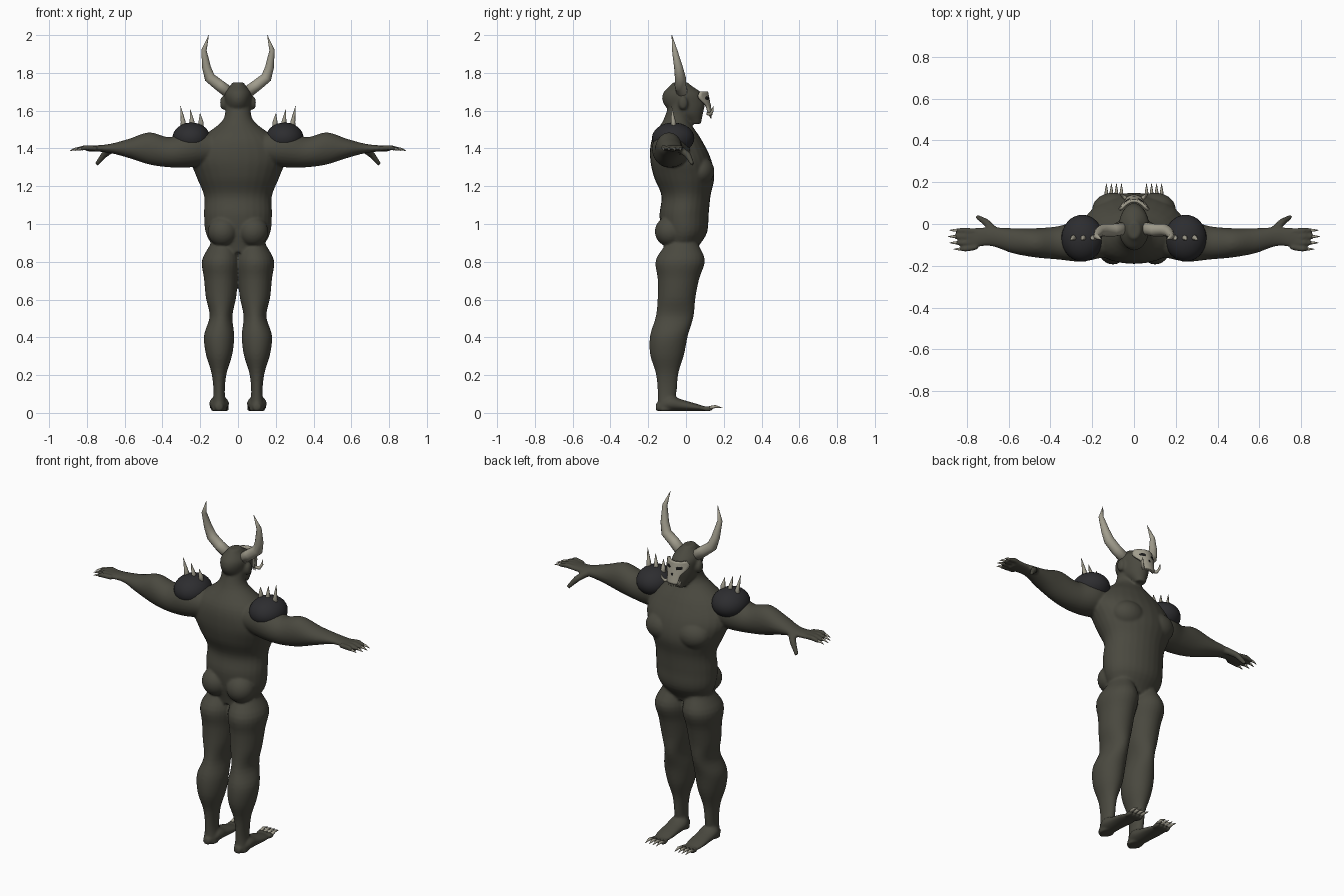
import bpy, bmesh, math
from mathutils import Vector, Matrix

cube = bpy.data.objects.get("Cube")
if cube:
    bpy.data.objects.remove(cube)


def material(name, rgb):
    m = bpy.data.materials.new(name)
    m.use_nodes = True
    m.diffuse_color = (*rgb, 1)
    bsdf = m.node_tree.nodes["Principled BSDF"]
    bsdf.inputs["Base Color"].default_value = (*rgb, 1)
    bsdf.inputs["Roughness"].default_value = .7
    return m


SKIN = material("dark olive skin", (.068, .066, .05))
PAD = material("charcoal leather", (.026, .026, .029))
BONE = material("bone", (.36, .34, .27))
BLACK = material("socket black", (.01, .01, .01))


def make(name, bm, mat):
    bmesh.ops.recalc_face_normals(bm, faces=bm.faces)
    mesh = bpy.data.meshes.new(name)
    bm.to_mesh(mesh)
    bm.free()
    mesh.materials.append(mat)
    mesh.shade_smooth()
    ob = bpy.data.objects.new(name, mesh)
    bpy.context.collection.objects.link(ob)
    return ob


def skin_rings(bm, rings):
    """Bridge point rings into a closed capped tube."""
    loops = [[bm.verts.new(p) for p in ring] for ring in rings]
    for a, b in zip(loops, loops[1:]):
        for i in range(len(a)):
            j = (i + 1) % len(a)
            bm.faces.new((a[i], a[j], b[j], b[i]))
    bm.faces.new(loops[0])
    bm.faces.new(loops[-1])


def sample(values, t):
    """Smooth value at t from 0 to 1 along evenly spaced values."""
    if not isinstance(values, list):
        return values
    last = len(values) - 1
    i = min(int(t * last), last - 1)
    f = t * last - i
    a, b, c, d = (values[max(0, min(last, i + k))] for k in range(-1, 3))
    return b + f / 2 * (c - a + f * (2 * a - 5 * b + 4 * c - d + f * (3 * (b - c) + d - a)))


def loft(bm, axis, start, end, centre_u, centre_v, radius_u, radius_v, side=1, steps=36, sides=28):
    """Oval sections along an axis; each measure is a constant or an even profile."""
    rings = []
    for step in range(steps + 1):
        t = step / steps
        along = start + (end - start) * t
        cu, cv, ru, rv = (sample(m, t) for m in (centre_u, centre_v, radius_u, radius_v))
        ring = []
        for i in range(sides):
            angle = math.tau * i / sides
            u, v = cu + ru * math.cos(angle), cv + rv * math.sin(angle)
            x, y, z = {"x": (along, u, v), "y": (u, along, v), "z": (u, v, along)}[axis]
            ring.append((x * side, y, z))
        rings.append(ring)
    skin_rings(bm, rings)


def tube(bm, points, radii, side=1, sides=10):
    """Round tube along a path, mirrored by side."""
    path = [Vector((x * side, y, z)) for x, y, z in points]
    rings = []
    for i, p in enumerate(path):
        ahead = (path[min(i + 1, len(path) - 1)] - path[max(i - 1, 0)]).normalized()
        ref = Vector((0, 1, 0)) if abs(ahead.y) < .7 else Vector((0, 0, 1))
        u = ahead.cross(ref).normalized()
        w = ahead.cross(u)
        angles = [math.tau * k / sides for k in range(sides)]
        rings.append([p + radii[i] * (u * math.cos(a) + w * math.sin(a)) for a in angles])
    skin_rings(bm, rings)


def ball(bm, centre, radius, turn=0):
    matrix = Matrix.Translation(centre) @ Matrix.Rotation(turn, 4, "Z") @ Matrix.Diagonal((*radius, 1))
    bmesh.ops.create_uvsphere(bm, u_segments=32, v_segments=16, radius=1, matrix=matrix)


FINGERS = [(-.03 - .03 * k, .86 - .007 * (k - 1) ** 2) for k in range(4)]
TOES = [.06 + .024 * k for k in range(4)]

# Torso with neck, then head
body = bmesh.new()
loft(body, "z", .85, 1.65, centre_u=0, centre_v=[-.03, -.01, -.01, 0, -.01, -.03, -.05, -.05, -.03],
     radius_u=[.12, .17, .18, .18, .22, .25, .2, .08, .07],
     radius_v=[.08, .12, .13, .13, .16, .16, .13, .07, .06])
loft(body, "z", 1.53, 1.75, centre_u=0, centre_v=[.05, .01, -.01, -.02, -.03],
     radius_u=[.03, .06, .07, .07, .03], radius_v=[.03, .08, .11, .1, .04])

for s in (1, -1):
    # Leg
    loft(body, "z", .01, .91, side=s, centre_u=[.1, .1, .1, .1, .1, .09, .09, .09, .09, .08],
         centre_v=[-.11, -.1, -.1, -.1, -.09, -.06, -.05, -.04, -.03, -.02],
         radius_u=[.04, .03, .04, .07, .08, .06, .08, .09, .1, .06],
         radius_v=[.04, .05, .06, .09, .1, .1, .1, .11, .13, .08])
    # Foot
    loft(body, "y", -.16, .12, side=s, centre_u=.1, centre_v=[.03, .05, .04, .03, .02],
         radius_u=[.02, .05, .05, .05, .04], radius_v=[.02, .04, .03, .02, .01])
    for x in TOES:
        ball(body, (x * s, .115, .022), (.012, .03, .014))
    # Buttock, chest muscle and ear
    ball(body, (.08 * s, -.085, .96), (.08, .08, .08))
    ball(body, (.1 * s, .07, 1.28), (.1, .08, .08))
    ball(body, (.08 * s, -.015, 1.64), (.015, .025, .036))
    # Arm and palm
    loft(body, "x", .14, .8, side=s, centre_u=[-.08, -.08, -.09, -.09, -.08, -.06, -.07],
         centre_v=[1.4, 1.4, 1.38, 1.4, 1.4, 1.4, 1.4],
         radius_u=[.08, .1, .08, .07, .06, .045, .05],
         radius_v=[.08, .1, .08, .085, .05, .022, .015])
    # Fingers and thumb
    for y, tip in FINGERS:
        tube(body, [(.75, y * .8 - .014, 1.4), (.81, y, 1.405), (tip, y, 1.395)], [.014, .014, .01], s)
    tube(body, [(.67, -.03, 1.395), (.71, .01, 1.365), (.75, .035, 1.315)], [.02, .018, .011], s)

flesh = make("body", body, SKIN)
remesh = flesh.modifiers.new("fuse", "REMESH")
remesh.mode = "VOXEL"
remesh.voxel_size = .007
remesh.use_smooth_shade = True
soften = flesh.modifiers.new("soften", "SMOOTH")
soften.factor = .5
soften.iterations = 5

# Curved skull mask, narrowing from the brow to the jaw
mask = bmesh.new()
grid = []
for row in range(13):
    t = row / 12
    half = sample([.06, .07, .06, .04, .035, .03], t)
    xs = [half * (k / 6 - 1) for k in range(13)]
    grid.append([mask.verts.new((x, .11 + .024 * t - 10 * x * x, 1.7 - .125 * t)) for x in xs])
for a, b in zip(grid, grid[1:]):
    for i in range(len(a) - 1):
        mask.faces.new((a[i], a[i + 1], b[i + 1], b[i]))
solid = make("skull_mask", mask, BONE).modifiers.new("thickness", "SOLIDIFY")
solid.thickness = .014
solid.offset = 0

# Dark nose and eye sockets, small teeth and side tusks
sockets = bmesh.new()
ball(sockets, (0, .128, 1.625), (.009, .0045, .012))
teeth = bmesh.new()
for k in range(-2, 3):
    x = k * .011
    y = .13 - 10 * x * x
    tube(teeth, [(x, y, 1.58), (x, y + .004, 1.558)], [.005, .001], sides=6)
for s in (1, -1):
    ball(sockets, (.034 * s, .111, 1.664), (.019, .0045, .011), -.6 * s)
    tube(teeth, [(.03, .115, 1.585), (.05, .13, 1.58), (.06, .14, 1.6), (.06, .146, 1.625)],
         [.01, .009, .007, .001], s)
make("mask_sockets", sockets, BLACK)
make("mask_teeth", teeth, BONE)

for s, side in ((1, "left"), (-1, "right")):
    # Horn
    horn = bmesh.new()
    tube(horn, [(.04, -.02, 1.69), (.1, -.03, 1.735), (.15, -.03, 1.775), (.167, -.04, 1.83),
                (.18, -.06, 1.92), (.155, -.075, 2)], [.032, .03, .029, .023, .014, .001], s, sides=12)
    make(side + "_horn", horn, BONE)
    # Shoulder pad with three spikes shrinking toward the neck
    pad = bmesh.new()
    ball(pad, (.247 * s, -.068, 1.455), (.1, .112, .082))
    make(side + "_shoulder_pad", pad, PAD)
    spikes = bmesh.new()
    for k in range(3):
        x = .29 - .047 * k
        tube(spikes, [(x, -.065, 1.5), (x, -.067, 1.54), (x + .015 - .005 * k, -.077, 1.626 - .02 * k)],
             [.016, .013, .001], s, sides=8)
    make(side + "_pad_spikes", spikes, BONE)
    # Claws on fingers and toes
    claws = bmesh.new()
    for y, tip in FINGERS:
        tube(claws, [(tip - .012, y, 1.398), (tip + .008, y, 1.397), (tip + .03, y, 1.388)],
             [.008, .006, .001], s, sides=8)
    for x in TOES:
        tube(claws, [(x, .125, .026), (x, .155, .034), (x, .193, .026)], [.01, .008, .001], s, sides=8)
    make(side + "_claws", claws, BONE)
